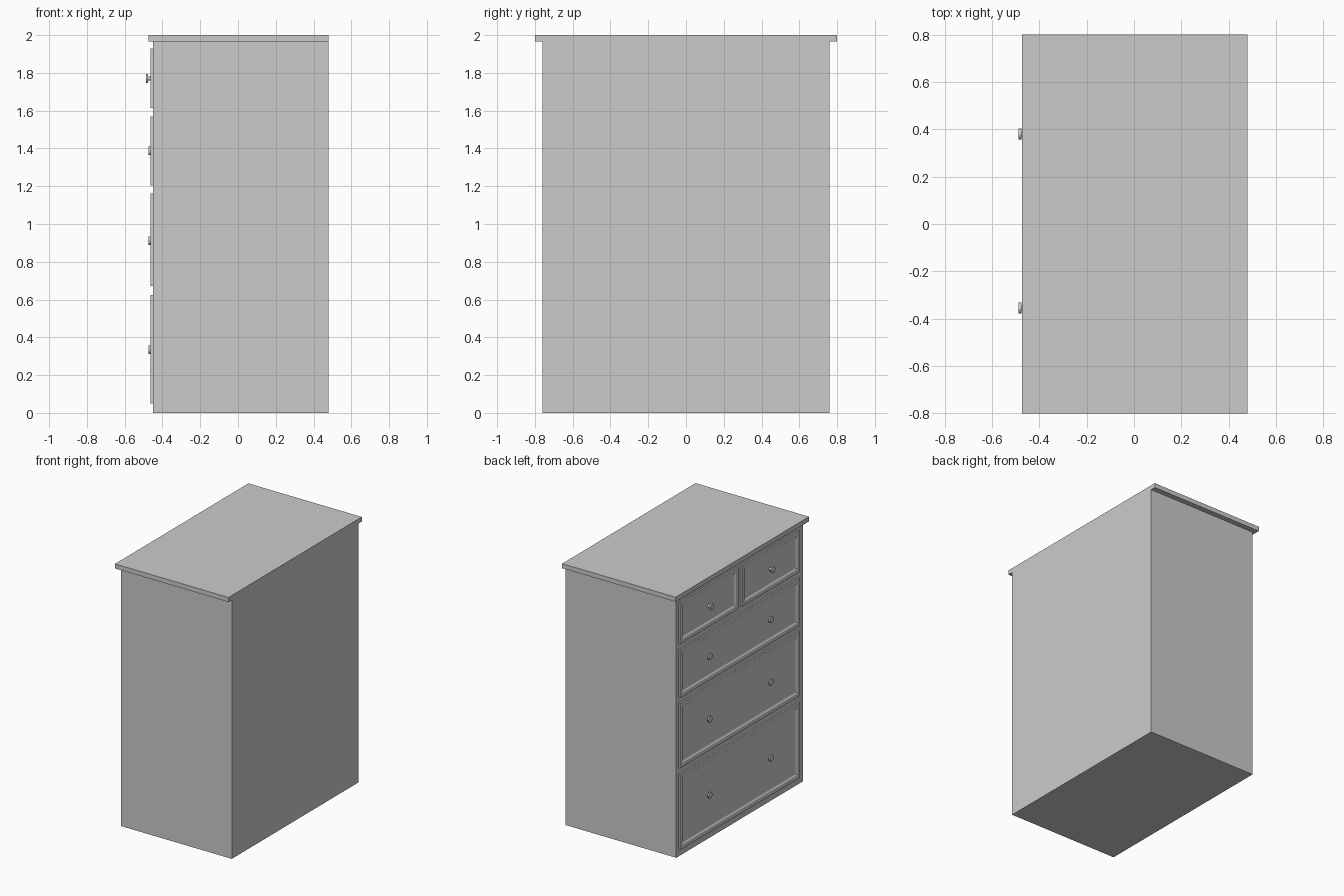
import bpy, bmesh, math
from mathutils import Matrix

cube = bpy.data.objects.get("Cube")
if cube:
    bpy.data.objects.remove(cube, do_unlink=True)

grey = bpy.data.materials.new("plain grey")
grey.use_nodes = True
colour = (0.6, 0.6, 0.6, 1)
grey.diffuse_color = colour
grey.node_tree.nodes["Principled BSDF"].inputs["Base Color"].default_value = colour


def finish(bm, name):
    bmesh.ops.recalc_face_normals(bm, faces=bm.faces)
    mesh = bpy.data.meshes.new(name)
    bm.to_mesh(mesh)
    bm.free()
    mesh.materials.append(grey)
    obj = bpy.data.objects.new(name, mesh)
    bpy.context.collection.objects.link(obj)
    return obj


def box(x, y, z):
    bm = bmesh.new()
    bmesh.ops.create_cube(bm, size=1)
    for v in bm.verts:
        v.co = [lo + (c + 0.5) * (hi - lo) for c, (lo, hi) in zip(v.co, (x, y, z))]
    return bm


FRONT, FACE = -0.45, -0.462


# Drawer front with a raised rim and a recessed panel
def drawer(name, y, z):
    bm = box((FACE, FRONT), y, z)
    face = min(bm.faces, key=lambda f: f.calc_center_median().x)
    bmesh.ops.inset_region(bm, faces=[face], thickness=0.03, use_even_offset=True)
    bmesh.ops.inset_region(bm, faces=[face], thickness=0.012, use_even_offset=True)
    for v in face.verts:
        v.co.x += 0.008
    finish(bm, name)


# Round knob: a thin neck and a disc, pointing out of the drawer
def knob(name, y, z, tip):
    bm = bmesh.new()
    for radius, x0, x1 in ((0.01, tip + 0.01, FRONT), (0.023, tip, tip + 0.011)):
        place = Matrix.Translation(((x0 + x1) / 2, y, z)) @ Matrix.Rotation(math.pi / 2, 4, "Y")
        bmesh.ops.create_cone(bm, cap_ends=True, segments=24, radius1=radius,
                              radius2=radius, depth=x1 - x0, matrix=place)
    obj = finish(bm, name)
    bpy.ops.object.select_all(action="DESELECT")
    bpy.context.view_layer.objects.active = obj
    obj.select_set(True)
    bpy.ops.object.shade_smooth_by_angle(angle=math.radians(40))


# Carcass and overhanging top
finish(box((FRONT, 0.48), (-0.76, 0.76), (0, 1.965)), "carcass")
finish(box((-0.473, 0.48), (-0.8, 0.8), (1.965, 2)), "top_board")

# Drawers, from bottom to top: name, z range, knob height, knob tip
rows = [("bottom", (0.05, 0.624), 0.335, -0.473),
        ("lower", (0.672, 1.161), 0.912, -0.473),
        ("upper", (1.204, 1.569), 1.387, -0.473),
        ("top", (1.614, 1.929), 1.77, -0.487)]
for row, z, height, tip in rows:
    if row == "top":
        drawer("top_drawer_a", (-0.71, -0.015), z)
        drawer("top_drawer_b", (0.03, 0.73), z)
    else:
        drawer(row + "_drawer", (-0.71, 0.73), z)
    for side, y in (("a", -0.355), ("b", 0.38)):
        knob(f"{row}_knob_{side}", y, height, tip)
